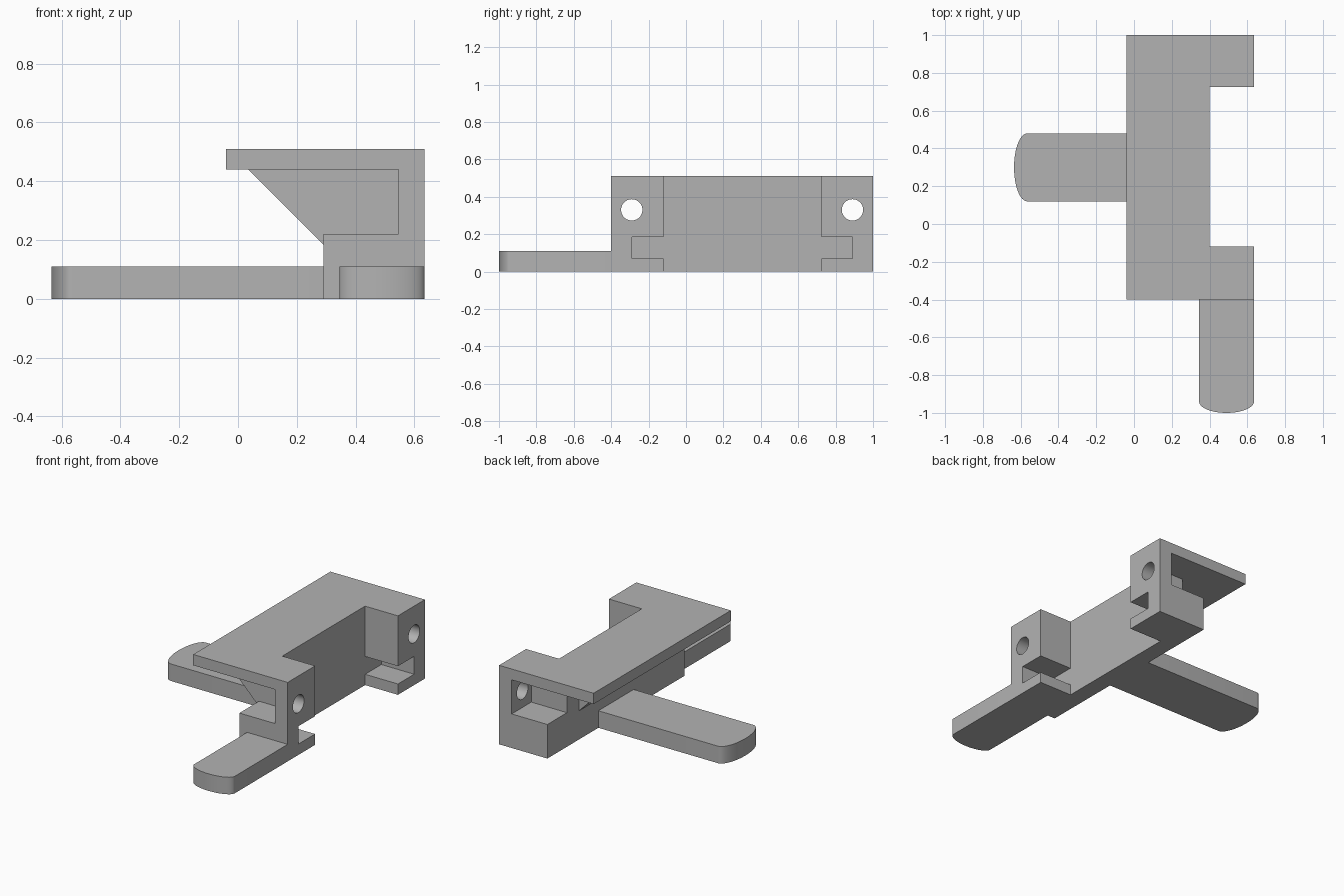
import bpy, bmesh, math
from mathutils import Vector

cube = bpy.data.objects.get("Cube")
if cube:
    bpy.data.objects.remove(cube)

grey = bpy.data.materials.new("plain grey")
grey.use_nodes = True
grey.diffuse_color = (0.45, 0.45, 0.45, 1)
grey.node_tree.nodes["Principled BSDF"].inputs["Base Color"].default_value = (0.45, 0.45, 0.45, 1)


def prism(name, points, direction):
    """Extrude a closed outline of 3D points along a direction."""
    bm = bmesh.new()
    face = bm.faces.new([bm.verts.new(p) for p in points])
    ext = bmesh.ops.extrude_face_region(bm, geom=[face])
    verts = [v for v in ext["geom"] if isinstance(v, bmesh.types.BMVert)]
    bmesh.ops.translate(bm, verts=verts, vec=Vector(direction))
    bmesh.ops.recalc_face_normals(bm, faces=bm.faces)
    mesh = bpy.data.meshes.new(name)
    bm.to_mesh(mesh)
    bm.free()
    obj = bpy.data.objects.new(name, mesh)
    bpy.context.collection.objects.link(obj)
    mesh.materials.append(grey)
    return obj


def slab(name, outline, z0, z1):
    return prism(name, [(x, y, z0) for x, y in outline], (0, 0, z1 - z0))


def box(name, x0, x1, y0, y1, z0, z1):
    return slab(name, [(x0, y0), (x1, y0), (x1, y1), (x0, y1)], z0, z1)


def cut(target, cutter):
    mod = target.modifiers.new(cutter.name, 'BOOLEAN')
    mod.operation = 'DIFFERENCE'
    mod.solver = 'EXACT'
    mod.object = cutter
    bpy.context.view_layer.objects.active = target
    bpy.ops.object.modifier_apply(modifier=mod.name)
    bpy.data.objects.remove(cutter)


def smooth(obj):
    bpy.ops.object.select_all(action='DESELECT')
    obj.select_set(True)
    bpy.context.view_layer.objects.active = obj
    bpy.ops.object.shade_smooth_by_angle(angle=math.radians(30))


# Main dimensions
FRONT, BACK, RIGHT = -0.4, 1.0, 0.635
MID = (FRONT + BACK) / 2
STEP, PLATE_LOW, PLATE_TOP = 0.29, 0.44, 0.51


def notched(x0):
    """Plan outline with the wide notch in the +x side."""
    return [(x0, FRONT), (RIGHT, FRONT), (RIGHT, -0.12), (0.40, -0.12),
            (0.40, 0.725), (RIGHT, 0.725), (RIGHT, BACK), (x0, BACK)]


# Overhanging top plate
slab("top_plate", notched(-0.04), PLATE_LOW, PLATE_TOP)

# Lower body, with an end pocket, a side slot and a screw hole in each leg
body = slab("lower_body", notched(STEP), 0, PLATE_LOW)
for side in (-1, 1):
    def span(a, b):
        return sorted((MID + side * a, MID + side * b))
    cut(body, box("pocket", 0.2, 0.545, *span(0.5, 0.8), 0.22, 0.5))
    cut(body, box("slot", 0.401, 0.7, *span(0.4, 0.59), 0.07, 0.185))
    ring = [(0.5, MID + side * 0.59 + 0.057 * math.cos(t * math.tau / 40),
             0.33 + 0.057 * math.sin(t * math.tau / 40)) for t in range(40)]
    cut(body, prism("screw_hole", ring, (0.2, 0, 0)))
smooth(body)

# Sloping support under the plate
ramp = [(0.035, PLATE_LOW), (STEP, PLATE_LOW), (STEP, 0.185)]
prism("support_ramp", [(x, -0.2, z) for x, z in ramp], (0, 0.88, 0))


def arm(name, root, tip, centre, half, bulge, along_x):
    """Flat arm with a shallow rounded tip."""
    pts = [(root, centre - half)]
    for i in range(33):
        a = math.pi * i / 32
        pts.append((tip + bulge * (1 - math.sin(a)), centre - half * math.cos(a)))
    pts.append((root, centre + half))
    if not along_x:
        pts = [(b, a) for a, b in pts]
    smooth(slab(name, pts, 0, 0.11))


arm("side_arm", STEP, -0.635, 0.30, 0.18, 0.07, True)
arm("front_arm", FRONT, -1.0, 0.49, 0.145, 0.06, False)
